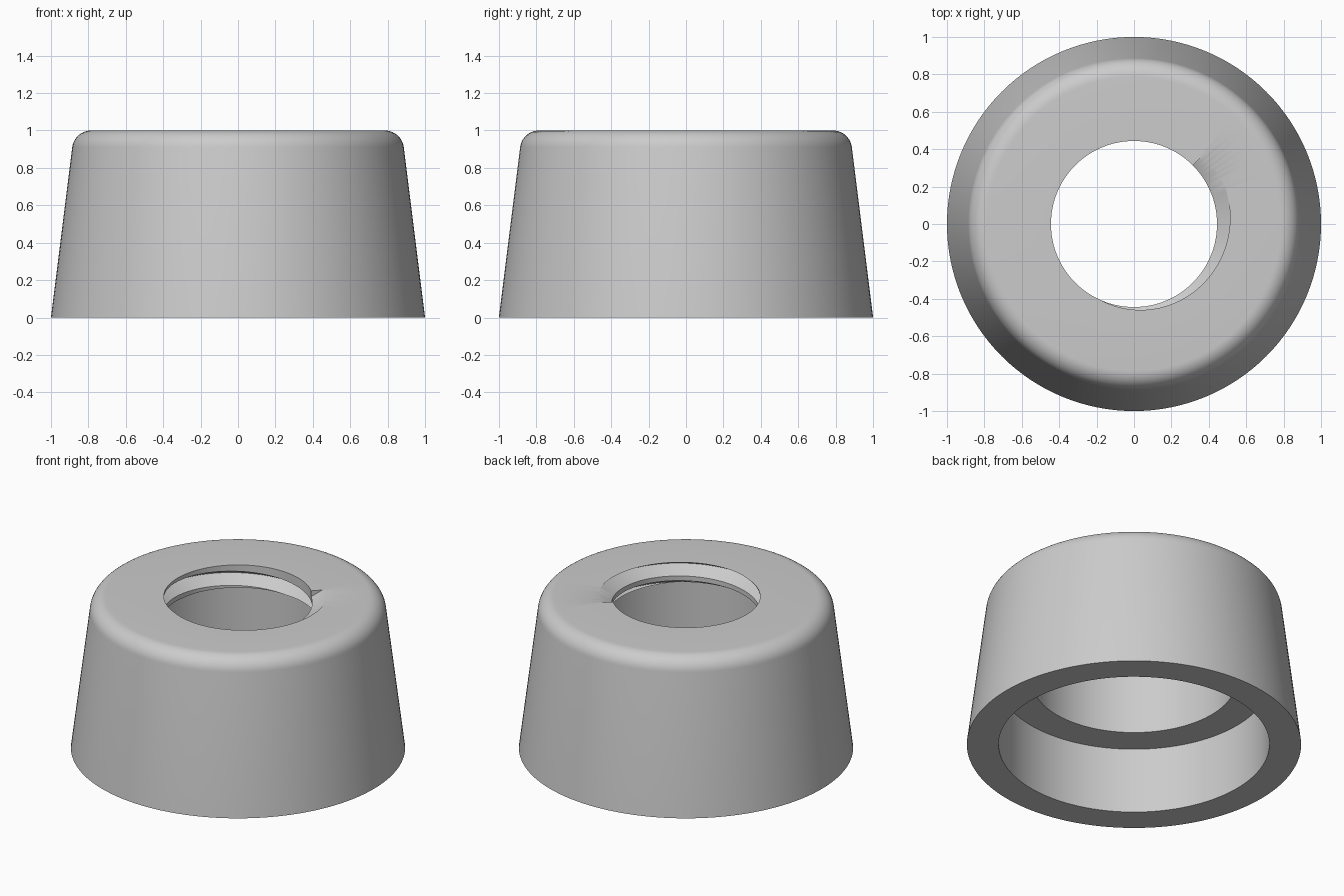
import bpy, bmesh, math
from math import sin, cos, radians, pi

cube = bpy.data.objects.get("Cube")
if cube:
    bpy.data.objects.remove(cube)

SEGMENTS = 128
BORE, ROOT = 0.444, 0.526      # threaded hole radii
PITCH, HALF = 0.125, 0.047     # thread rise per turn, half groove width


def material(name, value):
    mat = bpy.data.materials.new(name)
    mat.use_nodes = True
    colour = (value, value, value, 1)
    mat.diffuse_color = colour
    mat.node_tree.nodes["Principled BSDF"].inputs["Base Color"].default_value = colour
    return mat


def sweep(name, sections, closed):
    """Skin a list of equal closed sections, joined in a ring or capped."""
    bm = bmesh.new()
    rings = [[bm.verts.new(p) for p in s] for s in sections]
    n = len(rings[0])
    pairs = list(zip(rings, rings[1:]))
    if closed:
        pairs.append((rings[-1], rings[0]))
    else:
        bm.faces.new(rings[0])
        bm.faces.new(rings[-1])
    for a, b in pairs:
        for i in range(n):
            j = (i + 1) % n
            bm.faces.new((a[i], a[j], b[j], b[i]))
    bmesh.ops.recalc_face_normals(bm, faces=bm.faces)
    mesh = bpy.data.meshes.new(name)
    bm.to_mesh(mesh)
    bm.free()
    obj = bpy.data.objects.new(name, mesh)
    bpy.context.collection.objects.link(obj)
    return obj


def around(profile, angle, lift=0):
    return [(r * cos(angle), r * sin(angle), z + lift) for r, z in profile]


# Tapered body: rounded shoulder, bore through the top, stepped hollow below
shoulder = [(0.785 + 0.102 * cos(a), 0.898 + 0.102 * sin(a))
            for a in (radians(7.1 + 82.9 * i / 10) for i in range(11))]
profile = [(1, 0)] + shoulder + [(BORE, 1), (BORE, 0.85), (0.61, 0.85),
                                 (0.61, 0.434), (0.81, 0.434), (0.81, 0)]
body = sweep("rubber_foot_body",
             [around(profile, 2 * pi * i / SEGMENTS) for i in range(SEGMENTS)], True)
body.data.materials.append(material("grey rubber", 0.6))

# Screw thread: a V groove winding down from the top of the bore
inner = BORE - 0.01
wide = HALF * (ROOT - inner) / (ROOT - BORE)
groove = [(inner, -wide), (ROOT, 0), (inner, wide)]
steps = int(1.75 * SEGMENTS)
cutter = sweep("thread_cutter",
               [around(groove, radians(45) - 2 * pi * i / SEGMENTS,
                       1.008 - PITCH * i / SEGMENTS) for i in range(steps + 1)], False)
cutter.hide_render = True
cutter.hide_viewport = True

cut = body.modifiers.new("thread", 'BOOLEAN')
cut.operation = 'DIFFERENCE'
cut.solver = 'EXACT'
cut.object = cutter

# Bake the thread, then smooth the round surfaces
mesh = bpy.data.meshes.new_from_object(
    body.evaluated_get(bpy.context.evaluated_depsgraph_get()))
body.modifiers.clear()
body.data = mesh
bpy.data.objects.remove(cutter)
bpy.ops.object.select_all(action='DESELECT')
body.select_set(True)
bpy.context.view_layer.objects.active = body
bpy.ops.object.shade_smooth_by_angle(angle=radians(30))
